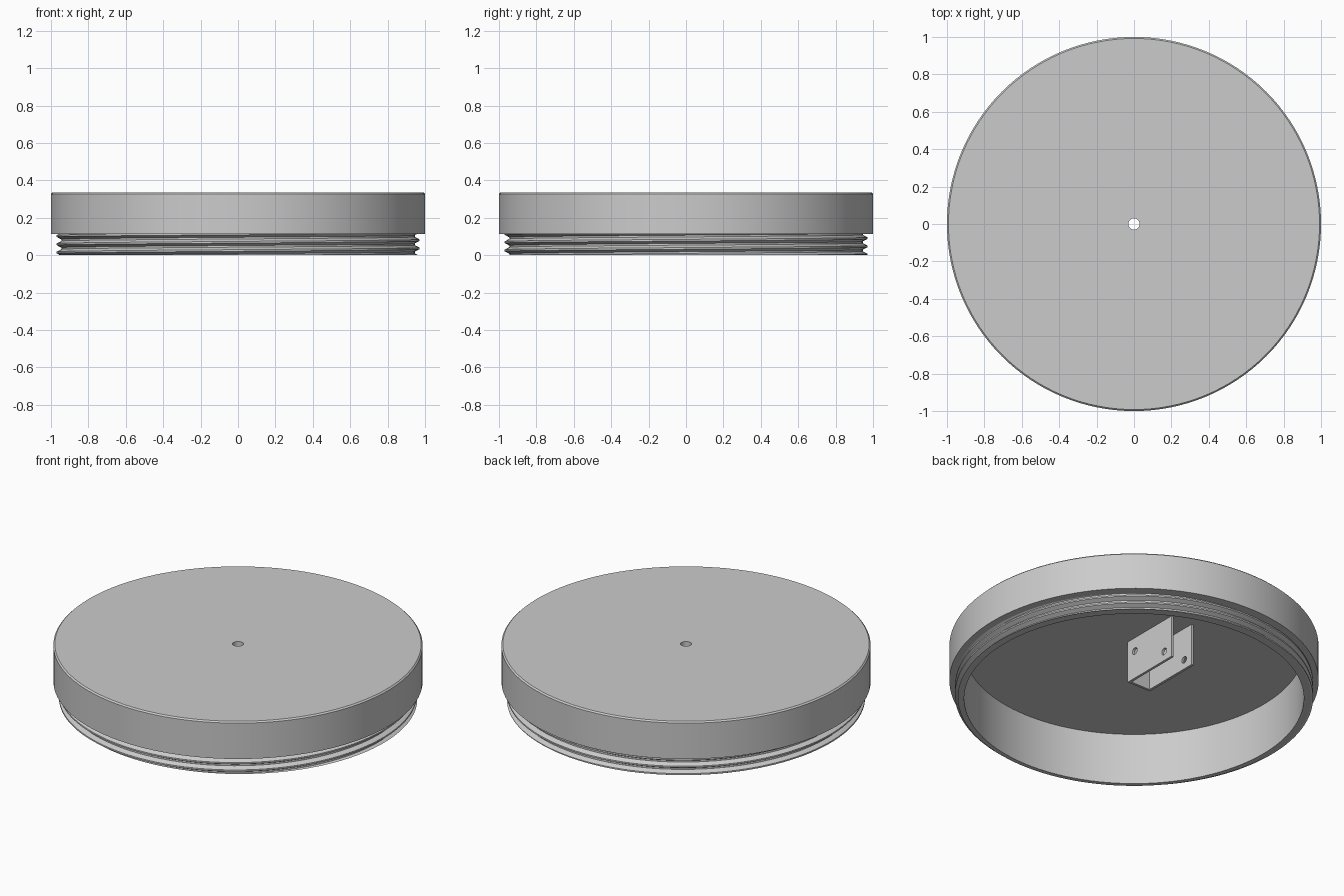
import bpy, bmesh, math

cube = bpy.data.objects.get("Cube")
if cube:
    bpy.data.objects.remove(cube, do_unlink=True)

SEGMENTS = 128
TOP, CEILING, COLLAR_BASE = 0.335, 0.307, 0.113
INNER, ROOT, CREST, HOLE = 0.92, 0.945, 0.97, 0.03
PITCH = 0.044

grey = bpy.data.materials.new("grey_plastic")
grey.use_nodes = True
colour = (0.6, 0.6, 0.6, 1)
grey.diffuse_color = colour
grey.node_tree.nodes["Principled BSDF"].inputs["Base Color"].default_value = colour


def finish(bm, name, smooth=False):
    bmesh.ops.recalc_face_normals(bm, faces=bm.faces)
    mesh = bpy.data.meshes.new(name)
    bm.to_mesh(mesh)
    bm.free()
    obj = bpy.data.objects.new(name, mesh)
    bpy.context.collection.objects.link(obj)
    mesh.materials.append(grey)
    bpy.ops.object.select_all(action="DESELECT")
    obj.select_set(True)
    bpy.context.view_layer.objects.active = obj
    if smooth:
        bpy.ops.object.shade_smooth_by_angle(angle=math.radians(20))
    return obj


def thread_radius(z, turn):
    # trapezoid thread: flat crest, sloped flank, flat root
    phase = ((z - 0.036) / PITCH - turn) % 1
    distance = min(phase, 1 - phase)
    blend = min(max((distance - 0.1) / 0.3, 0), 1)
    return CREST + (ROOT - CREST) * blend


def section(turn):
    # lid cross-section at one angle, from inner bottom rim to inner ceiling
    points = [(INNER, 0)]
    for k in range(-3, 5):
        for crest_offset in (-0.1, 0.1, 0.4, 0.6):
            z = 0.036 + PITCH * (k + crest_offset + turn)
            z = min(max(z, 0), COLLAR_BASE)
            points.append((thread_radius(z, turn), z))
    points += [(1, COLLAR_BASE), (1, TOP - 0.008), (0.992, TOP),
               (HOLE, TOP), (HOLE, CEILING), (INNER, CEILING), (INNER, 0)]
    return points


# Lid: threaded skirt, collar and top plate with a centre hole
bm = bmesh.new()
columns = []
for i in range(SEGMENTS + 1):
    a = math.tau * i / SEGMENTS
    columns.append([bm.verts.new((r * math.cos(a), r * math.sin(a), z))
                    for r, z in section(i / SEGMENTS)])
for left, right in zip(columns, columns[1:]):
    for j in range(len(left) - 1):
        bm.faces.new((left[j], right[j], right[j + 1], left[j + 1]))
bmesh.ops.remove_doubles(bm, verts=bm.verts, dist=0.00005)
bmesh.ops.dissolve_degenerate(bm, edges=bm.edges, dist=0.00005)
finish(bm, "threaded_lid", smooth=True)

# Bracket: U-shaped channel hanging under the top plate
W, T, NEAR, FAR, LOW = 0.078, 0.015, 0.04, 0.41, 0.056
outline = [(-W, NEAR), (W, NEAR), (W, FAR), (W - T, FAR),
           (W - T, NEAR + T), (T - W, NEAR + T), (T - W, FAR), (-W, FAR)]
bm = bmesh.new()
base = bm.faces.new([bm.verts.new((x, y, LOW)) for x, y in outline])
top = bmesh.ops.extrude_face_region(bm, geom=[base])["geom"]
bmesh.ops.translate(bm, vec=(0, 0, CEILING + 0.002 - LOW),
                    verts=[v for v in top if isinstance(v, bmesh.types.BMVert)])
bracket = finish(bm, "mounting_bracket")

# Screw holes through both bracket plates
for y, z in ((0.099, 0.225), (0.347, 0.113)):
    bpy.ops.mesh.primitive_cylinder_add(vertices=24, radius=0.02, depth=0.4,
                                        location=(0, y, z),
                                        rotation=(0, math.pi / 2, 0))
    cutter = bpy.context.object
    cutter.name = "hole_cutter"
    cutter.hide_render = True
    cut = bracket.modifiers.new("screw_hole", "BOOLEAN")
    cut.operation = "DIFFERENCE"
    cut.solver = "EXACT"
    cut.object = cutter
    bpy.context.view_layer.objects.active = bracket
    bpy.ops.object.modifier_apply(modifier=cut.name)
    bpy.data.objects.remove(cutter, do_unlink=True)
